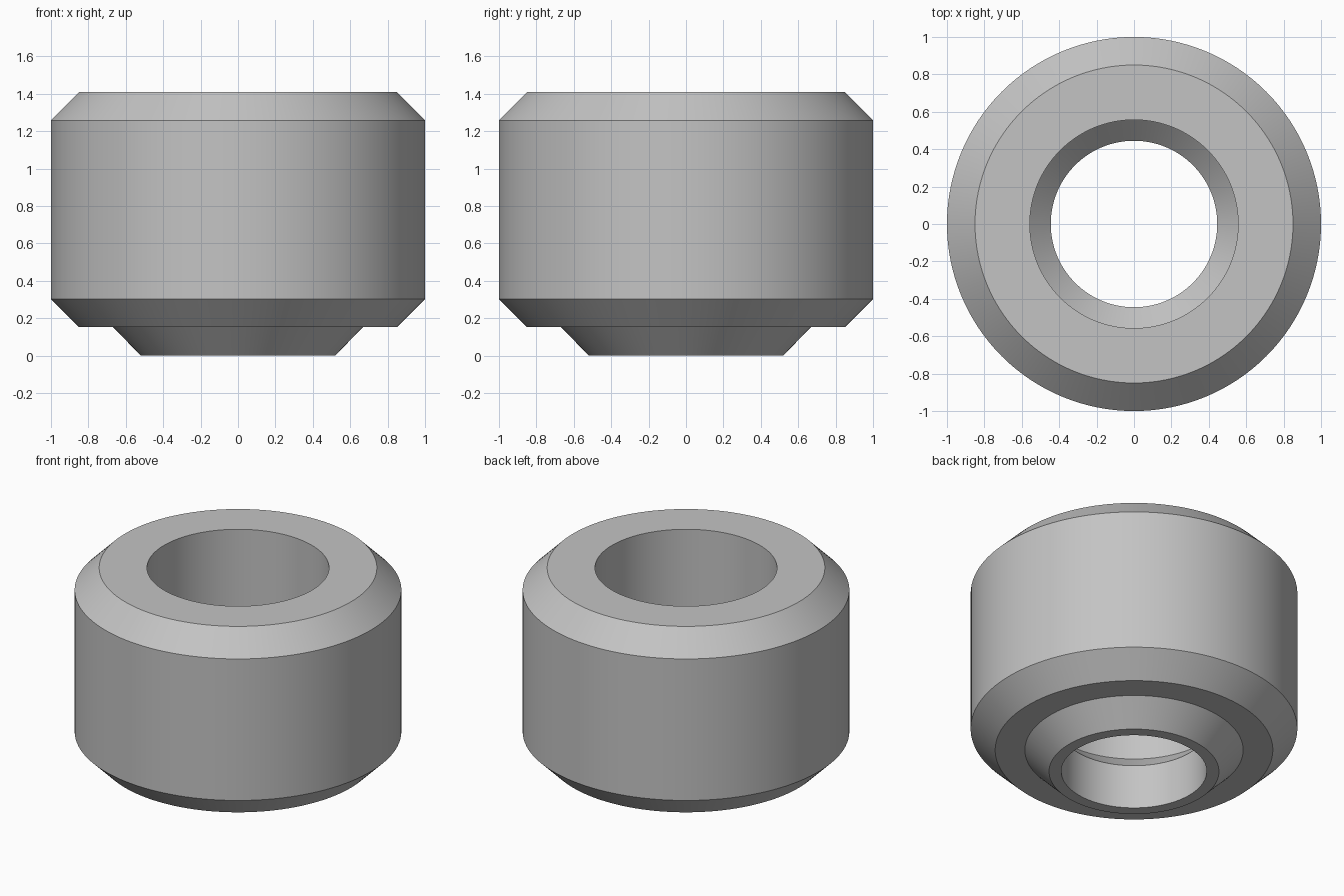
import bpy
import bmesh
import math
from mathutils import Vector

cube = bpy.data.objects.get("Cube")
if cube:
    bpy.data.objects.remove(cube, do_unlink=True)

# Plain grey metal
grey = bpy.data.materials.new("grey metal")
grey.use_nodes = True
colour = (0.55, 0.55, 0.55, 1)
grey.diffuse_color = colour
grey.node_tree.nodes["Principled BSDF"].inputs["Base Color"].default_value = colour


def lathe(name, profile, steps=128):
    """Spin a closed (radius, height) profile around the z axis."""
    bm = bmesh.new()
    verts = [bm.verts.new((r, 0, z)) for r, z in profile]
    edges = [bm.edges.new((a, b)) for a, b in zip(verts, verts[1:] + verts[:1])]
    bmesh.ops.spin(bm, geom=verts + edges, cent=Vector(), axis=(0, 0, 1),
                   angle=math.tau, steps=steps, use_merge=True)
    bmesh.ops.remove_doubles(bm, verts=bm.verts[:], dist=1e-4)
    bmesh.ops.recalc_face_normals(bm, faces=bm.faces[:])
    mesh = bpy.data.meshes.new(name)
    bm.to_mesh(mesh)
    bm.free()
    mesh.materials.append(grey)
    obj = bpy.data.objects.new(name, mesh)
    bpy.context.collection.objects.link(obj)
    bpy.ops.object.select_all(action="DESELECT")
    obj.select_set(True)
    bpy.context.view_layer.objects.active = obj
    bpy.ops.object.shade_smooth_by_angle(angle=math.radians(30))
    return obj


height = 1.408
outer = [(0.52, 0), (0.668, 0.152),                   # tapered nose
         (0.85, 0.152), (1, 0.302),                   # shoulder and lower chamfer
         (1, height - 0.15), (0.85, height)]          # wall and upper chamfer
bore = [(0.557, height), (0.557, 0.41), (0.445, 0.298), (0.445, 0)]  # stepped bore
lathe("bushing_body", outer + bore)
